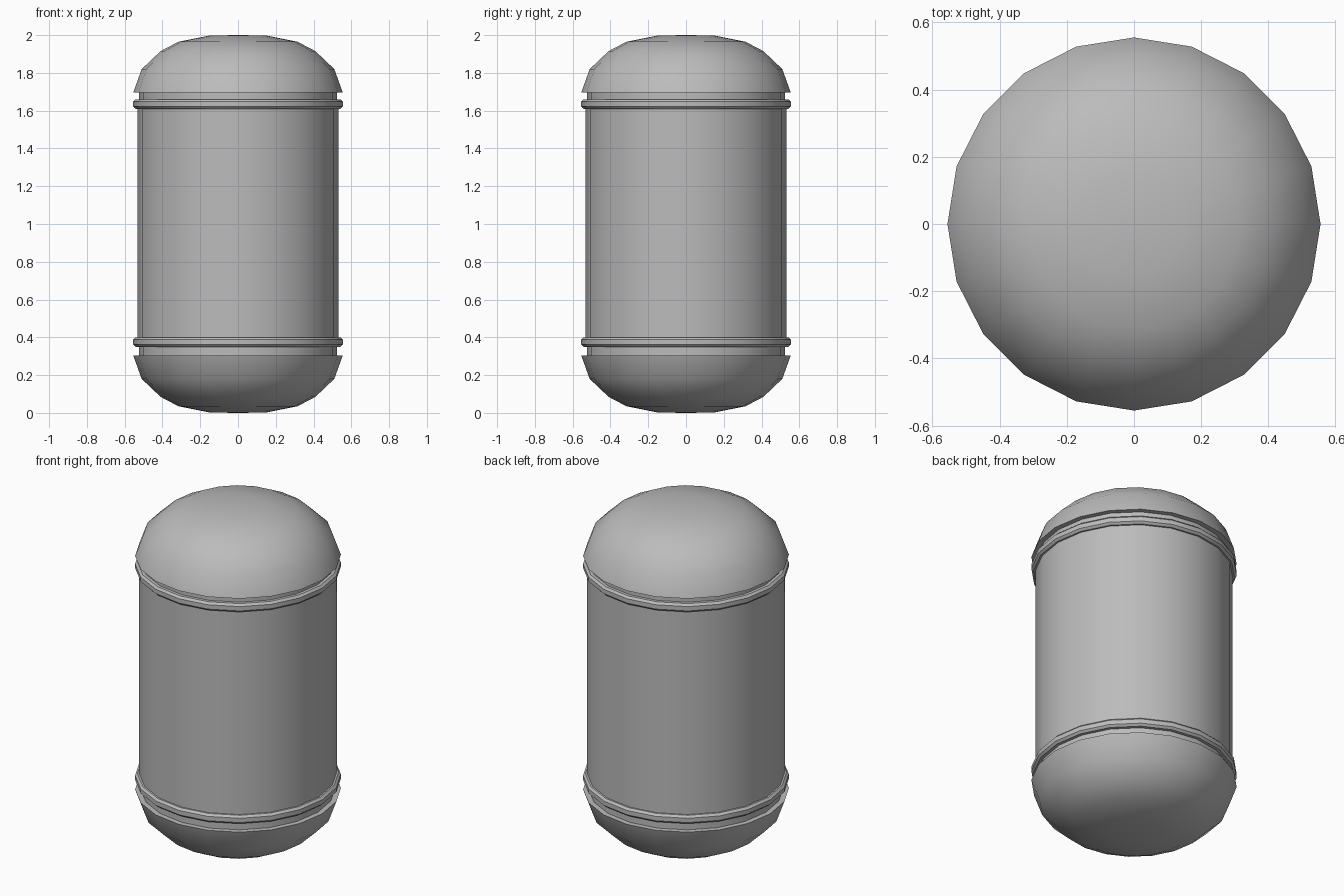
import bpy, math

SIDES = 20

old = bpy.data.objects.get("Cube")
if old:
    bpy.data.objects.remove(old, do_unlink=True)

gray = bpy.data.materials.new("plain gray")
gray.use_nodes = True
color = (0.5, 0.5, 0.5, 1)
gray.diffuse_color = color
gray.node_tree.nodes["Principled BSDF"].inputs["Base Color"].default_value = color


def lathe(name, profile):
    """Spin (radius, z) points, listed bottom to top, around the z axis."""
    verts, faces, rings = [], [], []
    for r, z in profile:
        count = SIDES if r > 0 else 1
        rings.append([len(verts) + i for i in range(count)])
        for i in range(count):
            a = math.tau * i / SIDES
            verts.append((r * math.cos(a), r * math.sin(a), z))
    for low, high in zip(rings, rings[1:]):
        for i in range(SIDES):
            j = (i + 1) % SIDES
            if len(low) == 1:
                faces.append((low[0], high[j], high[i]))
            elif len(high) == 1:
                faces.append((low[i], low[j], high[0]))
            else:
                faces.append((low[i], low[j], high[j], high[i]))
    mesh = bpy.data.meshes.new(name)
    mesh.from_pydata(verts, [], faces)
    mesh.materials.append(gray)
    obj = bpy.data.objects.new(name, mesh)
    bpy.context.collection.objects.link(obj)
    bpy.ops.object.select_all(action="DESELECT")
    obj.select_set(True)
    bpy.context.view_layer.objects.active = obj
    bpy.ops.object.shade_smooth_by_angle(angle=math.radians(40))
    return obj


# Main cylinder, with the narrower necks inside the grooves
lathe("body", [(0, 0.3), (0.525, 0.3), (0.525, 0.37), (0.533, 0.37),
               (0.533, 1.64), (0.525, 1.64), (0.525, 1.7), (0, 1.7)])

# Rounded bands around both ends of the cylinder
for name, z in (("lower_band", 0.35), ("upper_band", 1.61)):
    lathe(name, [(0.52, z), (0.543, z), (0.555, z + 0.012),
                 (0.555, z + 0.038), (0.543, z + 0.05), (0.52, z + 0.05)])

# Domed caps, measured as height above the cap's rim
dome = [(0, 0), (0.555, 0), (0.51, 0.125), (0.41, 0.22),
        (0.315, 0.27), (0.15, 0.303), (0, 0.305)]
lathe("top_cap", [(r, 1.695 + h) for r, h in dome])
lathe("bottom_cap", [(r, 0.305 - h) for r, h in reversed(dome)])
